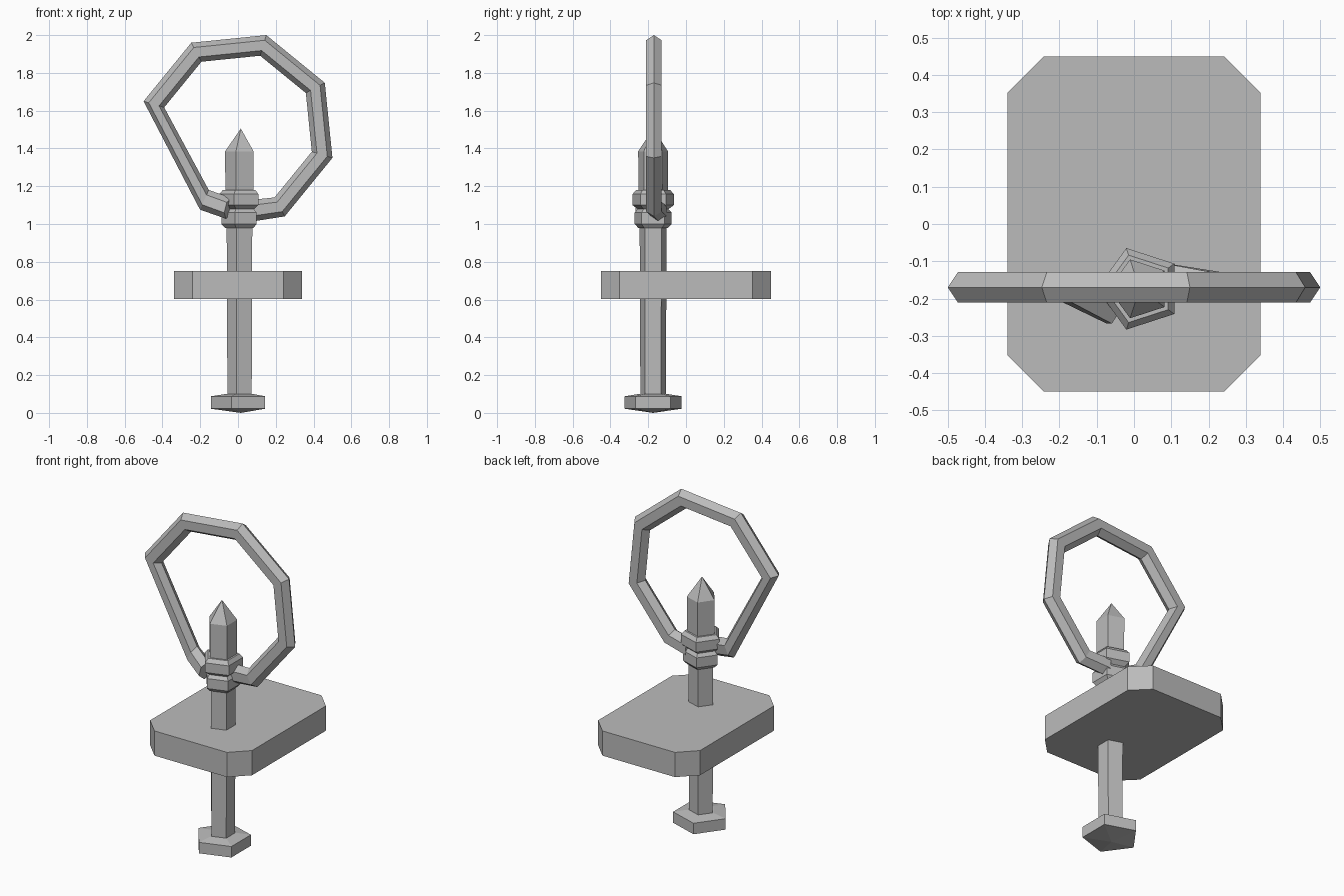
import bpy, bmesh, math
from mathutils import Vector

cube = bpy.data.objects.get("Cube")
if cube:
    bpy.data.objects.remove(cube, do_unlink=True)

grey = bpy.data.materials.new("plain grey")
grey.use_nodes = True
color = (0.5, 0.5, 0.5, 1)
grey.diffuse_color = color
grey.node_tree.nodes["Principled BSDF"].inputs["Base Color"].default_value = color


def loft(name, sections):
    """Skin a list of matching point loops; a one-point loop makes a tip."""
    bm = bmesh.new()
    loops = [[bm.verts.new(p) for p in s] for s in sections]
    for a, b in zip(loops, loops[1:]):
        n = max(len(a), len(b))
        for i in range(n):
            j = (i + 1) % n
            quad = [a[i % len(a)], a[j % len(a)], b[j % len(b)], b[i % len(b)]]
            bm.faces.new(list(dict.fromkeys(quad)))
    for end in (loops[0], loops[-1]):
        if len(end) > 2:
            bm.faces.new(end)
    bmesh.ops.recalc_face_normals(bm, faces=bm.faces)
    mesh = bpy.data.meshes.new(name)
    bm.to_mesh(mesh)
    bm.free()
    mesh.materials.append(grey)
    obj = bpy.data.objects.new(name, mesh)
    bpy.context.collection.objects.link(obj)
    return obj


AXIS_X, AXIS_Y = 0.015, -0.174


def turned(name, profile):
    """Five-sided turned part on the rod axis from (radius, height) pairs."""
    sections = []
    for r, z in profile:
        angles = [math.pi + k * math.tau / 5 for k in range(5)] if r else [0]
        sections.append([(AXIS_X + r * math.cos(a), AXIS_Y + r * math.sin(a), z)
                         for a in angles])
    return loft(name, sections)


# Rod parts, from the foot to the pointed tip
turned("foot", [(0, 0), (0.158, 0.022), (0.158, 0.088), (0.08, 0.1)])
turned("lower_rod", [(0.071, 0.08), (0.075, 1.0)])
turned("lower_collar", [(0.083, 0.98), (0.103, 1.0), (0.103, 1.06), (0.08, 1.085)])
turned("upper_collar", [(0.08, 1.075), (0.115, 1.1), (0.115, 1.158), (0.095, 1.18)])
turned("pointed_rod", [(0.082, 1.16), (0.083, 1.385), (0, 1.505)])

# Slab with clipped corners
W, D, C = 0.34, 0.45, 0.098
outline = [(W, D - C), (W - C, D), (C - W, D), (-W, D - C),
           (-W, C - D), (C - W, -D), (W - C, -D), (W, C - D)]
loft("slab", [[(x, y, z) for x, y in outline] for z in (0.603, 0.752)])

# Open octagonal ring with a six-sided section, its ends meeting at the collars
RING_Y, RADIUS, DEPTH, HALF = -0.17, 0.465, 0.057, 0.041
path = [(Vector((0.07, -0.145, 1.07)), Vector((0.1, 0, -1)))]
for k in range(-1, 5):
    a = math.radians(28.3 + 45 * (k - 1 + 0))
    n = Vector((math.cos(a), 0, math.sin(a)))
    path.append((Vector((0, RING_Y, 1.5)) + n * RADIUS, n))
path.append((Vector((-0.178, RING_Y, 1.128)), Vector((-0.4, 0, -0.9))))
path.append((Vector((-0.05, -0.23, 1.083)), Vector((-0.25, 0, -1))))


def ring_section(i):
    p, n = path[i]
    n = n.normalized()
    side = Vector((0, 1, 0))
    if i in (0, len(path) - 1):
        # Turn the end caps square to their bent segments
        near = path[1][0] if i == 0 else path[i - 1][0]
        side = n.cross(p - near).normalized()
        side *= 1 if side.y > 0 else -1
    width = HALF / math.sin(math.pi / 3)
    return [p + n * DEPTH * math.cos(k * math.pi / 3)
            + side * width * math.sin(k * math.pi / 3) for k in range(6)]


loft("ring", [ring_section(i) for i in range(len(path))])
